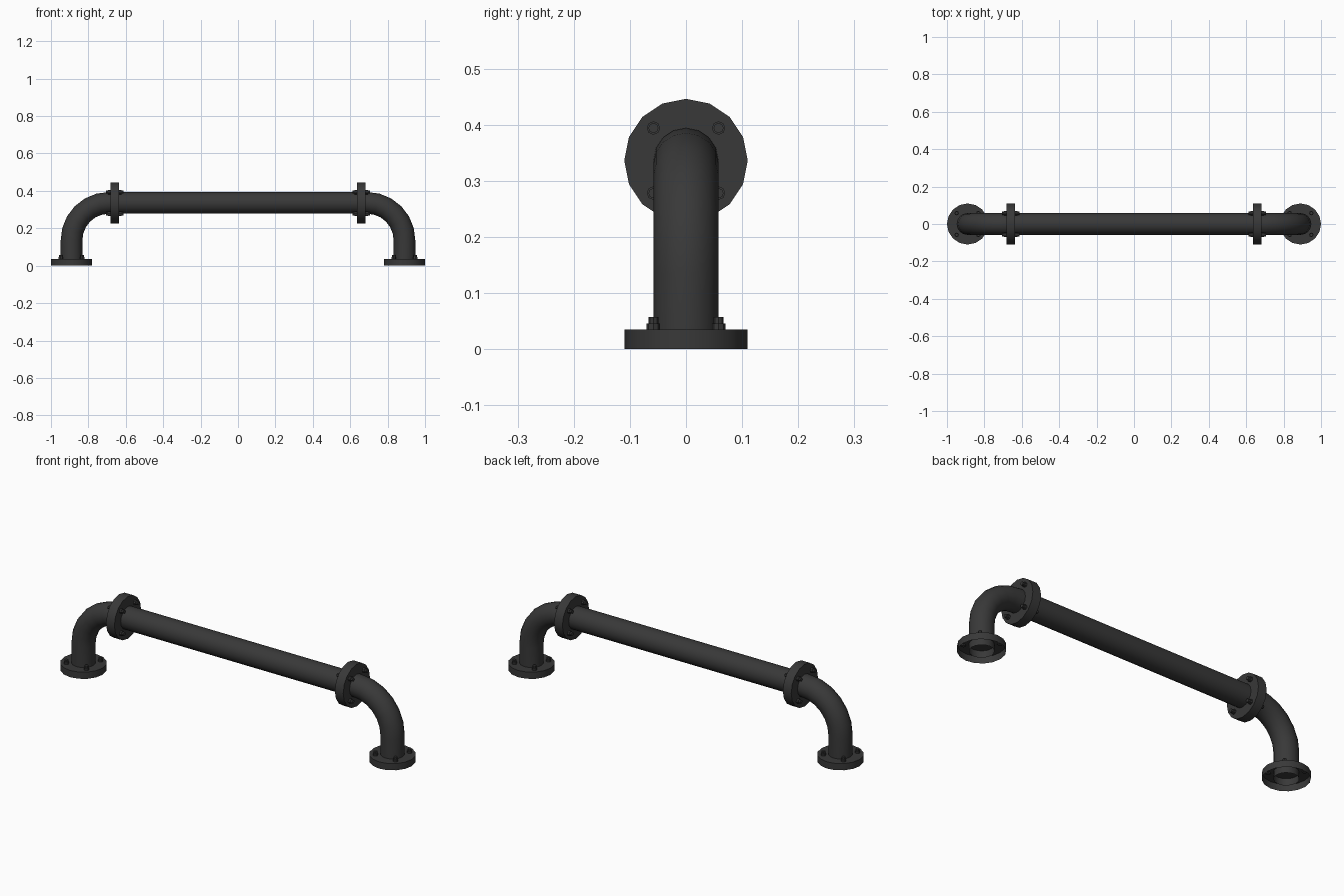
import bpy, bmesh
from math import sin, cos, pi, radians
from mathutils import Matrix, Vector

if "Cube" in bpy.data.objects:
    bpy.data.objects.remove(bpy.data.objects["Cube"])

SIDES = 16
PIPE_R, FLANGE_R = 0.058, 0.11
FOOT_X, AXIS_Z, JOINT_X, BEND_R = 0.89, 0.336, 0.659, 0.2

# dark iron
iron = bpy.data.materials.new("dark_iron")
iron.diffuse_color = (0.04, 0.04, 0.04, 1)
iron.use_nodes = True
iron.node_tree.nodes["Principled BSDF"].inputs["Base Color"].default_value = iron.diffuse_color


def finish(name, bm, mirror=True):
    bmesh.ops.recalc_face_normals(bm, faces=bm.faces)
    me = bpy.data.meshes.new(name)
    bm.to_mesh(me)
    bm.free()
    me.materials.append(iron)
    ob = bpy.data.objects.new(name, me)
    bpy.context.collection.objects.link(ob)
    bpy.ops.object.select_all(action='DESELECT')
    ob.select_set(True)
    bpy.context.view_layer.objects.active = ob
    bpy.ops.object.shade_smooth_by_angle(angle=radians(30))
    if mirror:
        ob.modifiers.new("mirror", 'MIRROR').use_axis = (True, False, False)
    return ob


def cylinder(bm, r, z0, z1, sides, frame):
    """Capped cylinder along the local z of the given frame."""
    return bmesh.ops.create_cone(
        bm, cap_ends=True, segments=sides, radius1=r, radius2=r, depth=z1 - z0,
        matrix=frame @ Matrix.Translation((0, 0, (z0 + z1) / 2)))


def sweep(path):
    """Open round tube through (x, z, tilt) stations in the xz plane."""
    bm = bmesh.new()
    rings = []
    for x, z, t in path:
        n = Vector((cos(t), 0, sin(t)))
        rings.append([bm.verts.new(Vector((x, 0, z)) + PIPE_R * (
            n * cos(2 * pi * i / SIDES) + Vector((0, sin(2 * pi * i / SIDES), 0))))
            for i in range(SIDES)])
    for a, b in zip(rings, rings[1:]):
        for i in range(SIDES):
            j = (i + 1) % SIDES
            bm.faces.new((a[i], a[j], b[j], b[i]))
    return bm


def bolts(name, frame, height):
    """Four nuts with stud ends on a flange face."""
    bm = bmesh.new()
    for sx in (-1, 1):
        for sy in (-1, 1):
            f = frame @ Matrix.Translation((sx * 0.058, sy * 0.058, height))
            cylinder(bm, 0.012, -0.004, 0.011, 8, f)
            cylinder(bm, 0.009, 0.008, 0.022, 8, f)
    finish(name, bm)


# straight pipe
finish("straight_pipe", sweep([(-JOINT_X, AXIS_Z, pi / 2), (JOINT_X, AXIS_Z, pi / 2)]), False)

# elbows rising from the feet
steps = 6
arc = [(FOOT_X - BEND_R + BEND_R * cos(k * pi / 2 / steps),
        AXIS_Z - BEND_R + BEND_R * sin(k * pi / 2 / steps),
        k * pi / 2 / steps) for k in range(steps + 1)]
finish("elbow_pipe", sweep([(FOOT_X, 0, 0)] + arc + [(JOINT_X, AXIS_Z, pi / 2)]))

# foot flanges, hollow underneath
foot = Matrix.Translation((FOOT_X, 0, 0))
bm = bmesh.new()
cylinder(bm, FLANGE_R, 0, 0.035, SIDES, foot)
bmesh.ops.recalc_face_normals(bm, faces=bm.faces)
bottom = [f for f in bm.faces if f.normal.z < -0.9]
bmesh.ops.delete(bm, geom=bottom, context='FACES_ONLY')
finish("foot_flange", bm)
bolts("foot_bolts", foot, 0.035)

# joint flanges, bolted from both sides
joint = Matrix.Translation((JOINT_X, 0, AXIS_Z))
outward = joint @ Matrix.Rotation(pi / 2, 4, 'Y')
inward = joint @ Matrix.Rotation(-pi / 2, 4, 'Y')
bm = bmesh.new()
cylinder(bm, FLANGE_R, -0.024, 0.024, SIDES, outward)
finish("joint_flange", bm)
bolts("joint_bolts_outer", outward, 0.024)
bolts("joint_bolts_inner", inward, 0.024)
